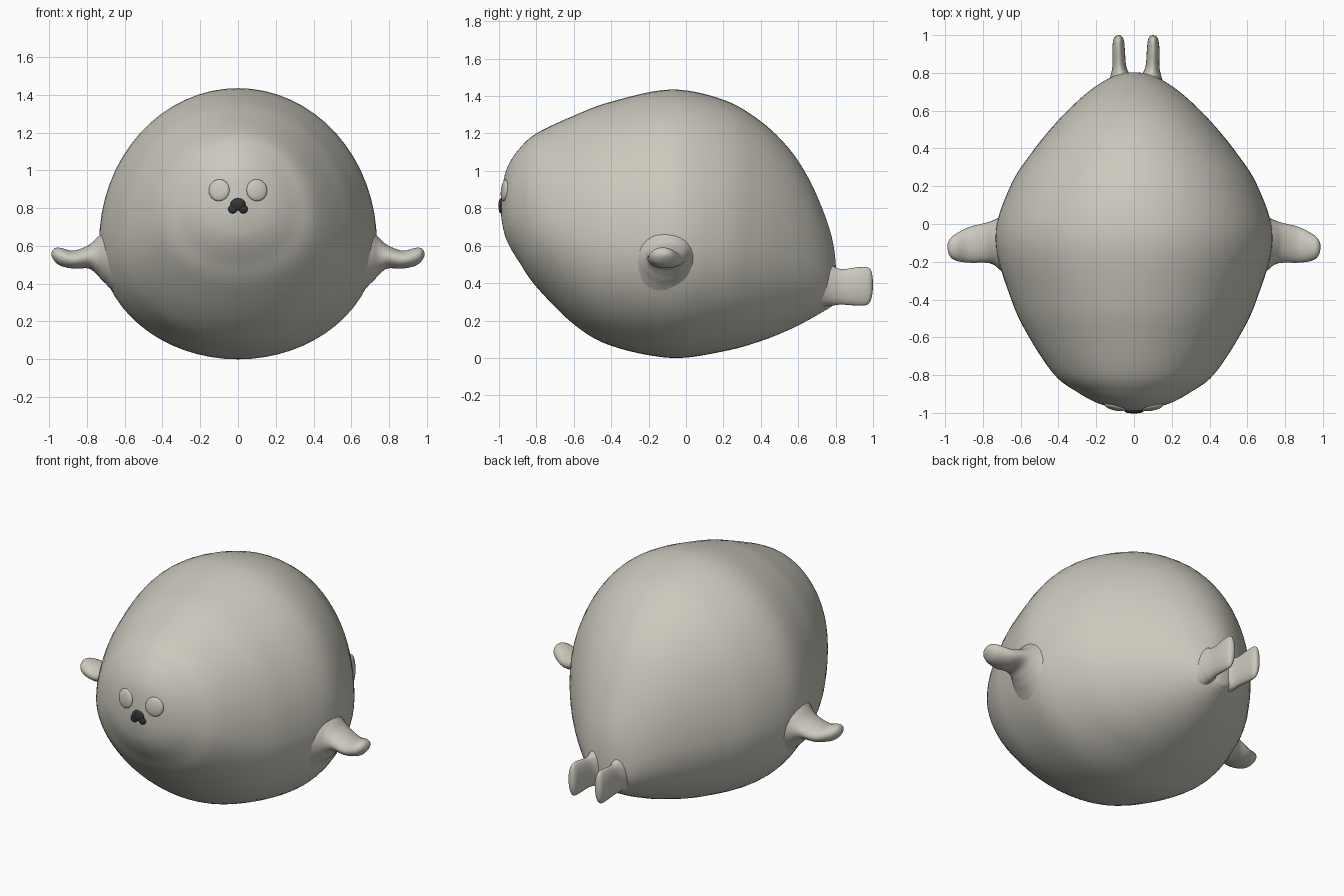
import bpy, bmesh, math
from mathutils import Vector

cube = bpy.data.objects.get("Cube")
if cube:
    bpy.data.objects.remove(cube, do_unlink=True)


def make_material(name, colour):
    mat = bpy.data.materials.new(name)
    mat.use_nodes = True
    mat.diffuse_color = colour
    mat.node_tree.nodes["Principled BSDF"].inputs["Base Color"].default_value = colour
    return mat


fur = make_material("pale grey fur", (0.60, 0.58, 0.51, 1))
dark = make_material("dark nose", (0.035, 0.035, 0.035, 1))


def finish(bm, name, mat):
    bmesh.ops.recalc_face_normals(bm, faces=bm.faces)
    for face in bm.faces:
        face.smooth = True
    mesh = bpy.data.meshes.new(name)
    bm.to_mesh(mesh)
    bm.free()
    mesh.materials.append(mat)
    obj = bpy.data.objects.new(name, mesh)
    bpy.context.collection.objects.link(obj)
    return obj


def smooth_stations(stations, steps):
    """Catmull-Rom through the stations, rounded off where they close to a point."""
    pts = [Vector(s) for s in stations]

    def mirrored(s):
        return Vector((s[0], s[2], s[1], s[4], s[3]))

    pts = [mirrored(pts[1])] + pts + [mirrored(pts[-2])]
    result = []
    for a, b, c, d in zip(pts, pts[1:], pts[2:], pts[3:]):
        for i in range(steps):
            t = i / steps
            result.append((b * 2 + (c - a) * t + (a * 2 - b * 5 + c * 4 - d) * t ** 2
                           + (b * 3 - a - c * 3 + d) * t ** 3) / 2)
    return result + [pts[-2]]


def loft(name, stations, place, waist=0.5, segments=32, steps=6):
    """Skin oval sections; each station is along, u low, u high, v low, v high."""
    bm = bmesh.new()
    rings = []
    for along, u0, u1, v0, v1 in smooth_stations(stations, steps):
        mid = v0 + (v1 - v0) * waist
        ring = []
        for i in range(segments):
            angle = math.tau * i / segments
            s = math.sin(angle)
            u = (u0 + u1) / 2 + (u1 - u0) / 2 * math.cos(angle)
            v = mid + s * (v1 - mid if s > 0 else mid - v0)
            ring.append(bm.verts.new(place(along, u, v)))
        rings.append(ring)
    for r, q in zip(rings, rings[1:]):
        for i in range(segments):
            j = (i + 1) % segments
            bm.faces.new((r[i], r[j], q[j], q[i]))
    for ring in (rings[0], rings[-1]):
        bm.faces.new(ring)
    bmesh.ops.remove_doubles(bm, verts=bm.verts, dist=1e-5)
    return finish(bm, name, fur)


# Body: y, half width, bottom, top
profile = [
    (-.99, 0, .8, .8), (-.975, .1, .68, .95), (-.945, .2, .6, 1.04),
    (-.89, .3, .51, 1.12), (-.8, .42, .38, 1.2), (-.6, .555, .18, 1.295),
    (-.4, .65, .065, 1.37), (-.08, .735, 0, 1.435), (.2, .655, .035, 1.38),
    (.4, .525, .09, 1.265), (.55, .4, .15, 1.12), (.65, .3, .2, .97),
    (.72, .215, .24, .82), (.77, .135, .27, .68), (.795, .07, .3, .56),
    (.803, 0, .42, .42)]
body = loft("body", [(y, -w, w, lo, hi) for y, w, lo, hi in profile],
            lambda a, u, v: (u, a, v), waist=.43, segments=64)

# Side flippers, flaring into the body
flipper = [
    (.60, -.32, .12, .32, .76), (.70, -.25, .045, .40, .69),
    (.745, -.215, .02, .445, .645), (.79, -.205, .005, .48, .605),
    (.87, -.205, -.015, .48, .575), (.94, -.195, -.05, .495, .59),
    (.975, -.17, -.08, .525, .585), (.988, -.12, -.12, .555, .555)]
for side, sign in (("left", 1), ("right", -1)):
    loft(side + "_flipper", flipper, lambda a, u, v: (sign * a, u, v))

# Upright tail fins
fin = [
    (.68, 0, .17, .29, .54), (.77, .03, .148, .28, .5), (.83, .06, .135, .285, .475),
    (.92, .068, .135, .28, .485), (.97, .073, .13, .285, .485),
    (.992, .083, .12, .32, .46), (1.0, .1, .1, .39, .39)]
for side, sign, shift in (("left", 1, 0), ("right", -1, .02)):
    loft(side + "_tail_fin", fin, lambda a, u, v: (shift + sign * u, a, v))

bpy.context.view_layer.update()


def on_face(x, z):
    """Point and normal on the front of the body."""
    hit, point, normal, index = body.ray_cast(Vector((x, -2, z)), Vector((0, 1, 0)))
    return point, normal


def add_ball(bm, x, z, width, height, depth):
    """Flattened ball lying on the front of the body."""
    point, normal = on_face(x, z)
    made = bmesh.ops.create_uvsphere(bm, u_segments=24, v_segments=12, radius=1)["verts"]
    turn = normal.to_track_quat('Z', 'Y').to_matrix()
    for vert in made:
        flat = Vector((vert.co.x * width, vert.co.y * height, vert.co.z * depth))
        vert.co = point + turn @ flat


# Eyes: shallow domes
for side, sign in (("left", 1), ("right", -1)):
    bm = bmesh.new()
    add_ball(bm, sign * .1, .895, .056, .058, .016)
    finish(bm, side + "_eye", fur)

# Nose: round bridge with two lower lobes
bm = bmesh.new()
add_ball(bm, 0, .82, .04, .033, .014)
for sign in (1, -1):
    add_ball(bm, sign * .028, .795, .024, .023, .013)
finish(bm, "nose", dark)
